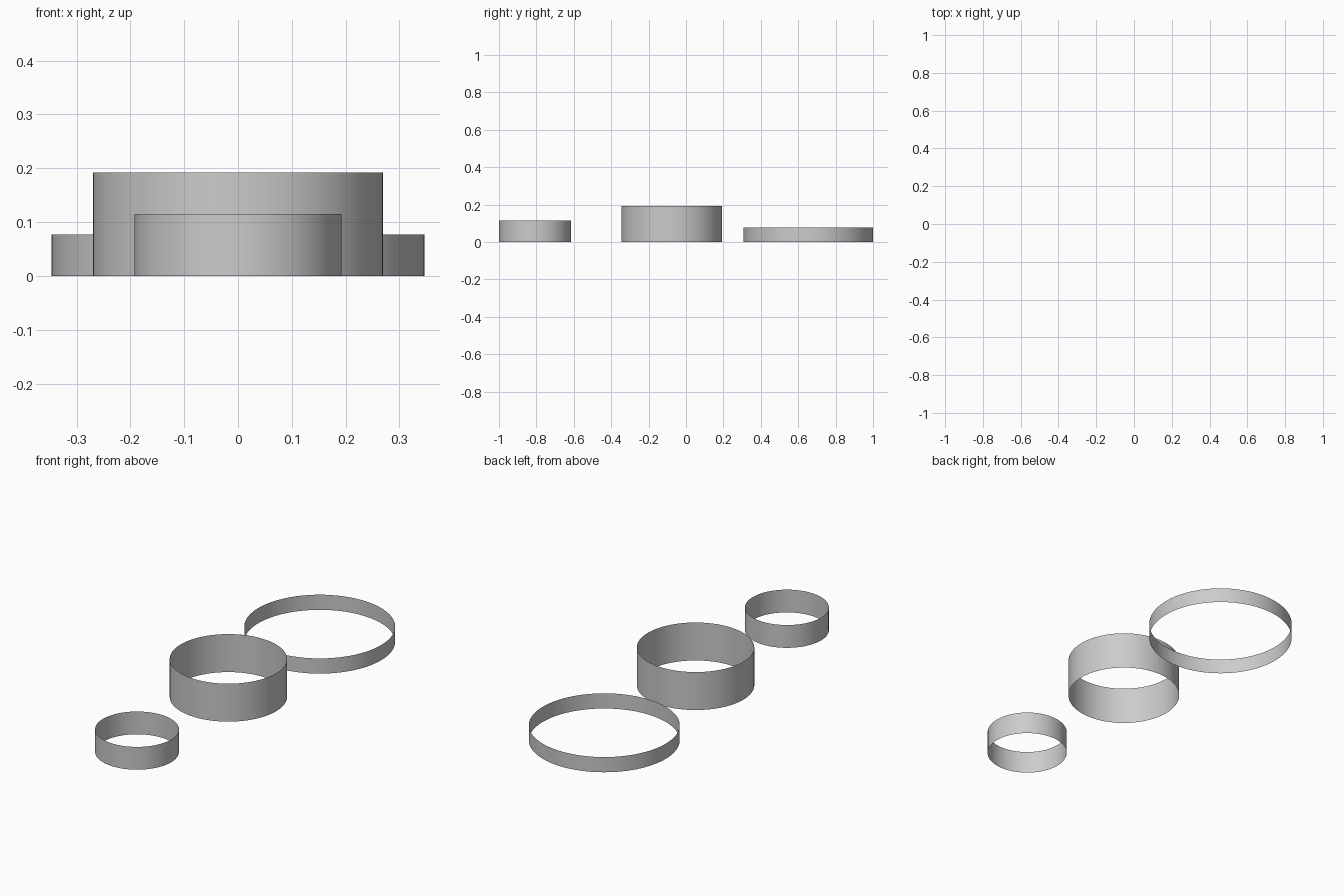
import bpy

if "Cube" in bpy.data.objects:
    bpy.data.objects.remove(bpy.data.objects["Cube"])

U = 1 / 26  # module shared by all radii, heights and spacings


def open_ring(name, y, radius, height):
    """Thin open-ended cylindrical band standing on the ground."""
    bpy.ops.mesh.primitive_cylinder_add(
        vertices=96, radius=radius * U, depth=height * U,
        end_fill_type='NOTHING', location=(0, y * U, height * U / 2))
    ring = bpy.context.object
    ring.name = name
    bpy.ops.object.shade_smooth_by_angle()
    return ring


# Three bands in a row, evenly spaced from front to back
open_ring("small_ring", -21, 5, 3)
open_ring("tall_ring", -2, 7, 5)
open_ring("wide_ring", 17, 9, 2)
